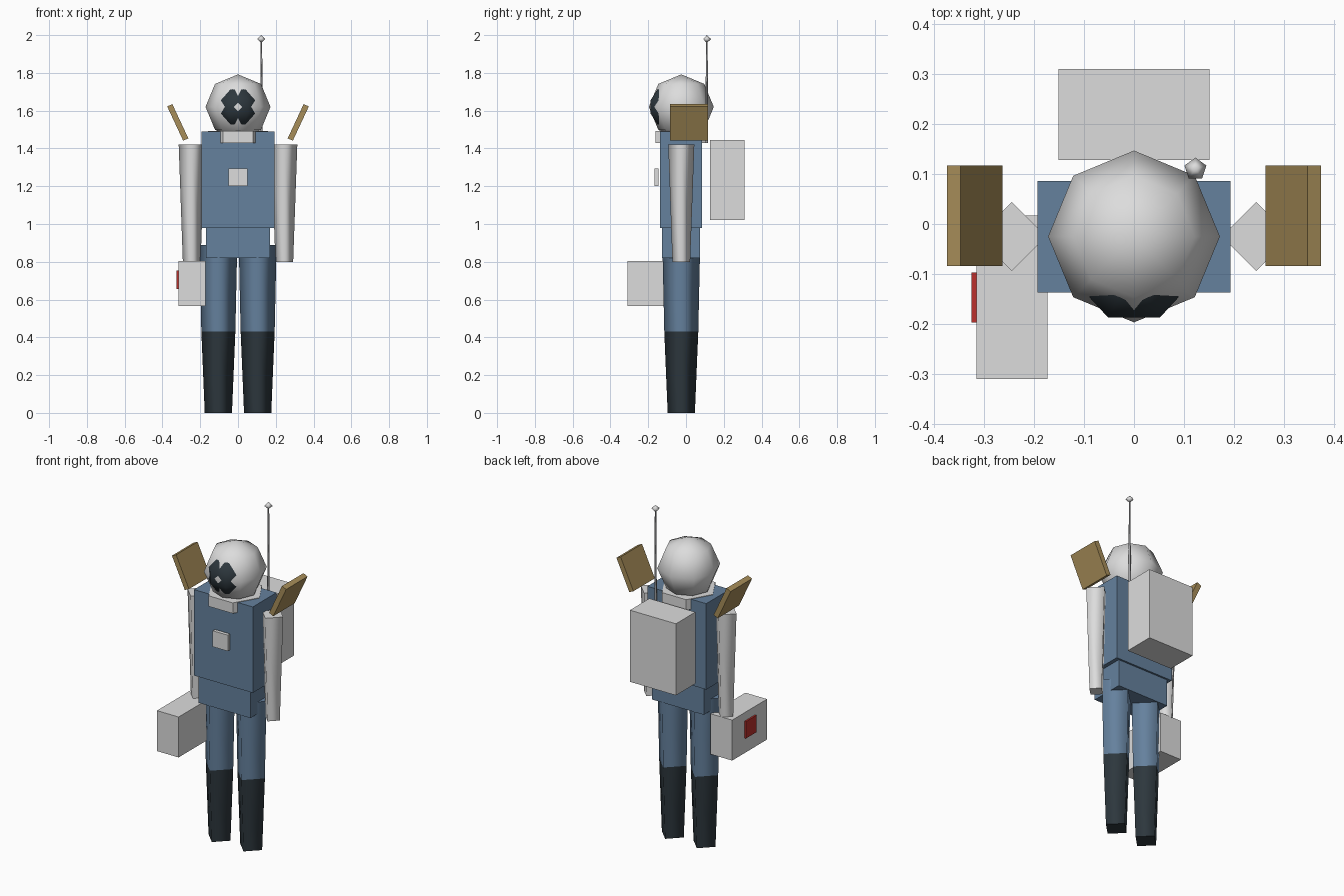
import bpy, bmesh
from math import radians
from mathutils import Matrix, Vector

cube = bpy.data.objects.get("Cube")
if cube:
    bpy.data.objects.remove(cube, do_unlink=True)


def material(name, rgb):
    m = bpy.data.materials.new(name)
    m.use_nodes = True
    m.diffuse_color = (*rgb, 1)
    m.node_tree.nodes["Principled BSDF"].inputs["Base Color"].default_value = (*rgb, 1)
    return m


WHITE = material("off_white", (0.72, 0.72, 0.72))
BLUE = material("suit_blue", (0.13, 0.22, 0.34))
DARK = material("charcoal", (0.026, 0.038, 0.047))
GOLD = material("dull_gold", (0.39, 0.27, 0.1))
RED = material("red", (0.5, 0.03, 0.025))
GREY = material("antenna_grey", (0.35, 0.35, 0.36))


def finish(name, bm, mat):
    bmesh.ops.recalc_face_normals(bm, faces=bm.faces)
    mesh = bpy.data.meshes.new(name)
    bm.to_mesh(mesh)
    bm.free()
    mesh.materials.append(mat)
    obj = bpy.data.objects.new(name, mesh)
    bpy.context.collection.objects.link(obj)
    return obj


def box(name, mat, x, y, z, tilt=0):
    """Box from (min, max) ranges, optionally tilted about its y axis."""
    ranges = (x, y, z)
    centre = Vector([(a + b) / 2 for a, b in ranges])
    size = Matrix.Diagonal([b - a for a, b in ranges] + [1])
    bm = bmesh.new()
    turn = Matrix.Rotation(radians(tilt), 4, "Y")
    bmesh.ops.create_cube(bm, size=1, matrix=Matrix.Translation(centre) @ turn @ size)
    return finish(name, bm, mat)


def tube(name, mat, x, y, z, r_low, r_high, sides=4, spin=0, smooth=True):
    """Tapered prism with smooth sides and flat ends."""
    bm = bmesh.new()
    place = Matrix.Translation((x, y, sum(z) / 2)) @ Matrix.Rotation(radians(spin), 4, "Z")
    bmesh.ops.create_cone(bm, cap_ends=True, segments=sides, radius1=r_low,
                          radius2=r_high, depth=z[1] - z[0], matrix=place)
    bm.normal_update()
    for f in bm.faces:
        f.smooth = smooth and abs(f.normal.z) < 0.9
    return finish(name, bm, mat)


def ball(name, mat, centre, radii, around, rings):
    bm = bmesh.new()
    place = Matrix.Translation(centre) @ Matrix.Diagonal((*radii, 1))
    bmesh.ops.create_uvsphere(bm, u_segments=around, v_segments=rings, radius=1, matrix=place)
    for f in bm.faces:
        f.smooth = True
    return finish(name, bm, mat)


MID = -0.025  # depth of the body's axis

# Body
box("torso", BLUE, (-0.193, 0.193), (-0.137, 0.086), (0.98, 1.49))
box("pelvis", BLUE, (-0.17, 0.17), (-0.126, 0.075), (0.82, 0.98))
box("chest_badge", WHITE, (-0.05, 0.05), (-0.166, -0.145), (1.2, 1.295))
box("backpack", WHITE, (-0.151, 0.151), (0.128, 0.31), (1.02, 1.445))
tube("collar", WHITE, 0, MID, (1.43, 1.493), 0.158, 0.158, sides=6, spin=30, smooth=False)

# Helmet and visor
ball("helmet", WHITE, (0, MID, 1.62), (0.172, 0.172, 0.172), 8, 4)
ball("visor", DARK, (0, -0.095, 1.62), (0.125, 0.108, 0.113), 7, 5)

# Limbs and shoulder panels
for side, s in (("left", 1), ("right", -1)):
    tube(side + "_arm", WHITE, s * 0.245, MID, (0.8, 1.42), 0.047, 0.069)
    tube(side + "_leg", BLUE, s * 0.104, MID, (0.43, 0.89), 0.09, 0.1)
    tube(side + "_boot", DARK, s * 0.104, MID, (0, 0.43), 0.072, 0.09)
    cx = s * 0.319
    box(side + "_shoulder_panel", GOLD, (cx - 0.015, cx + 0.015), (-0.084, 0.117),
        (1.438, 1.638), tilt=s * 25)

# Antenna
tube("antenna_rod", GREY, 0.123, 0.11, (1.43, 1.98), 0.007, 0.005, sides=5, spin=-90)
ball("antenna_tip", WHITE, (0.123, 0.11, 1.979), (0.023, 0.023, 0.021), 5, 2)

# Carried case
box("case", WHITE, (-0.315, -0.173), (-0.31, 0.017), (0.565, 0.805))
box("case_marker", RED, (-0.325, -0.315), (-0.197, -0.097), (0.655, 0.755))
